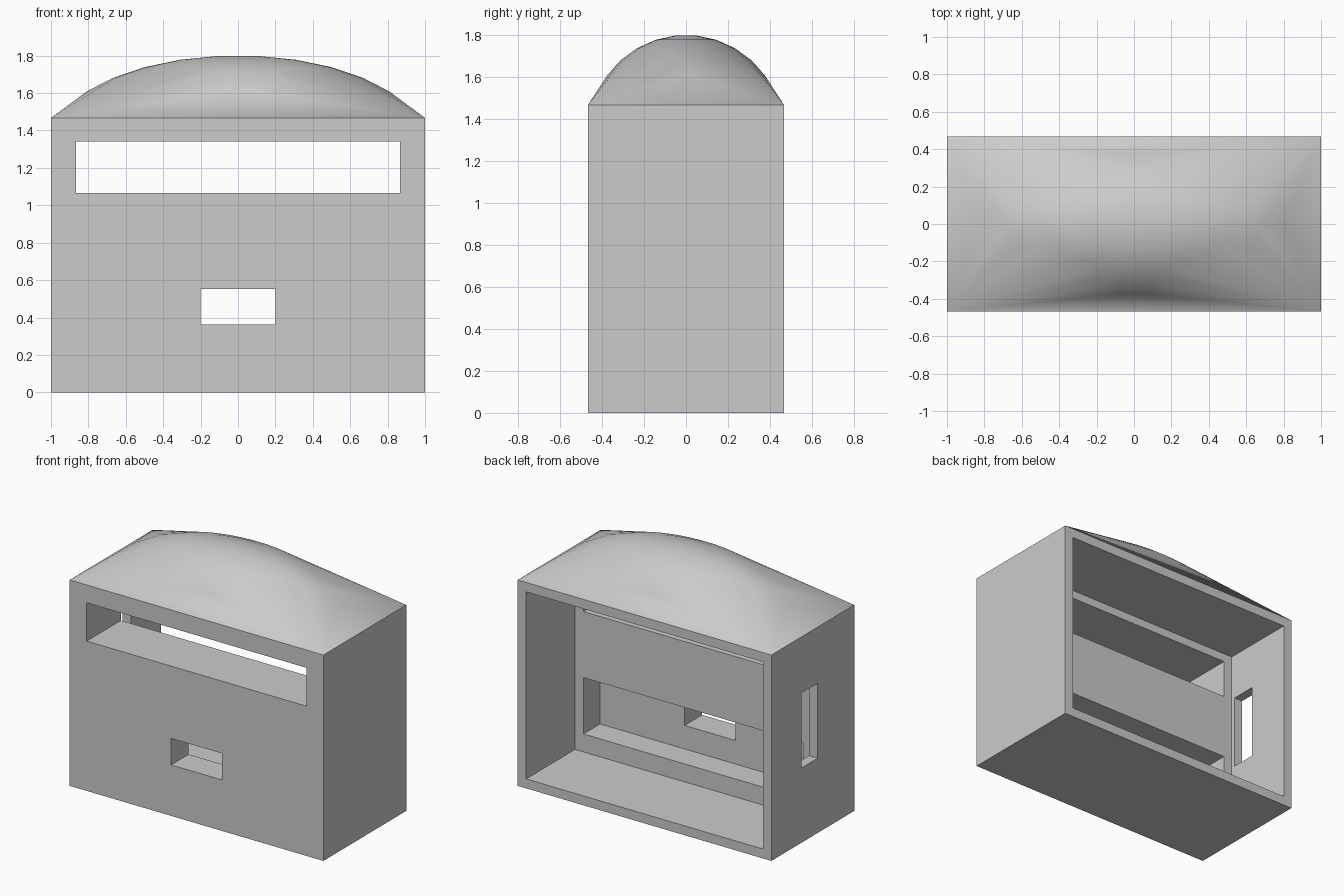
import bpy, bmesh
from math import sin, cos, radians

old = bpy.data.objects.get("Cube")
if old:
    bpy.data.objects.remove(old, do_unlink=True)

HALF_X, HALF_Y, WALL_TOP = 1.0, 0.467, 1.467
WALL = 0.067
PANEL_Y, RECESS_Y = -0.083, -0.27

grey = bpy.data.materials.new("plain_grey")
grey.use_nodes = True
colour = (0.6, 0.6, 0.6, 1)
grey.diffuse_color = colour
grey.node_tree.nodes["Principled BSDF"].inputs["Base Color"].default_value = colour


def make_object(name, bm):
    bmesh.ops.recalc_face_normals(bm, faces=bm.faces)
    mesh = bpy.data.meshes.new(name)
    bm.to_mesh(mesh)
    bm.free()
    mesh.materials.append(grey)
    obj = bpy.data.objects.new(name, mesh)
    bpy.context.collection.objects.link(obj)
    return obj


def box(name, x, y, z):
    """Box spanning the given (low, high) ranges."""
    bm = bmesh.new()
    bmesh.ops.create_cube(bm, size=1)
    for v in bm.verts:
        for i, (low, high) in enumerate((x, y, z)):
            v.co[i] = high if v.co[i] > 0 else low
    return make_object(name, bm)


# Body with domed roof: hull of a box and a stretched sphere
bm = bmesh.new()
for x in (-HALF_X, HALF_X):
    for y in (-HALF_Y, HALF_Y):
        for z in (0, WALL_TOP):
            bm.verts.new((x, y, z))
SIDES = 30
step = 360 / SIDES
for ring in range(6):
    tilt = radians((ring + 0.5) * step)
    for k in range(SIDES):
        turn = radians(k * step)
        bm.verts.new((HALF_X * sin(tilt) * cos(turn),
                      HALF_Y * sin(tilt) * sin(turn),
                      1.334 + HALF_Y * cos(tilt)))
bmesh.ops.convex_hull(bm, input=bm.verts[:])
bmesh.ops.delete(bm, geom=[v for v in bm.verts if not v.link_faces], context='VERTS')
bmesh.ops.dissolve_limit(bm, angle_limit=radians(0.1), verts=bm.verts[:], edges=bm.edges[:])
body = make_object("domed_housing", bm)

# Openings: rear cavity, stepped recess, front slot, front window, side slot
inner_x = HALF_X - WALL
slot_x = HALF_X - 2 * WALL
cutters = [
    box("rear_cavity", (-inner_x, inner_x), (PANEL_Y, 0.6), (WALL, WALL_TOP - WALL)),
    box("panel_recess", (-slot_x, slot_x), (RECESS_Y, 0.1), (0.195, 0.597)),
    box("front_slot", (-slot_x, slot_x), (-0.6, 0.1), (1.067, 1.34)),
    box("front_window", (-0.2, 0.2), (-0.6, 0.1), (0.363, 0.552)),
    box("side_slot", (-1.2, -0.8), (-0.053, 0.13), (0.533, 1.067)),
]

bpy.context.view_layer.objects.active = body
body.select_set(True)
for cutter in cutters:
    mod = body.modifiers.new(cutter.name, 'BOOLEAN')
    mod.operation = 'DIFFERENCE'
    mod.solver = 'EXACT'
    mod.object = cutter
    bpy.ops.object.modifier_apply(modifier=mod.name)
    bpy.data.objects.remove(cutter, do_unlink=True)

bpy.ops.object.shade_smooth_by_angle(angle=radians(30))
